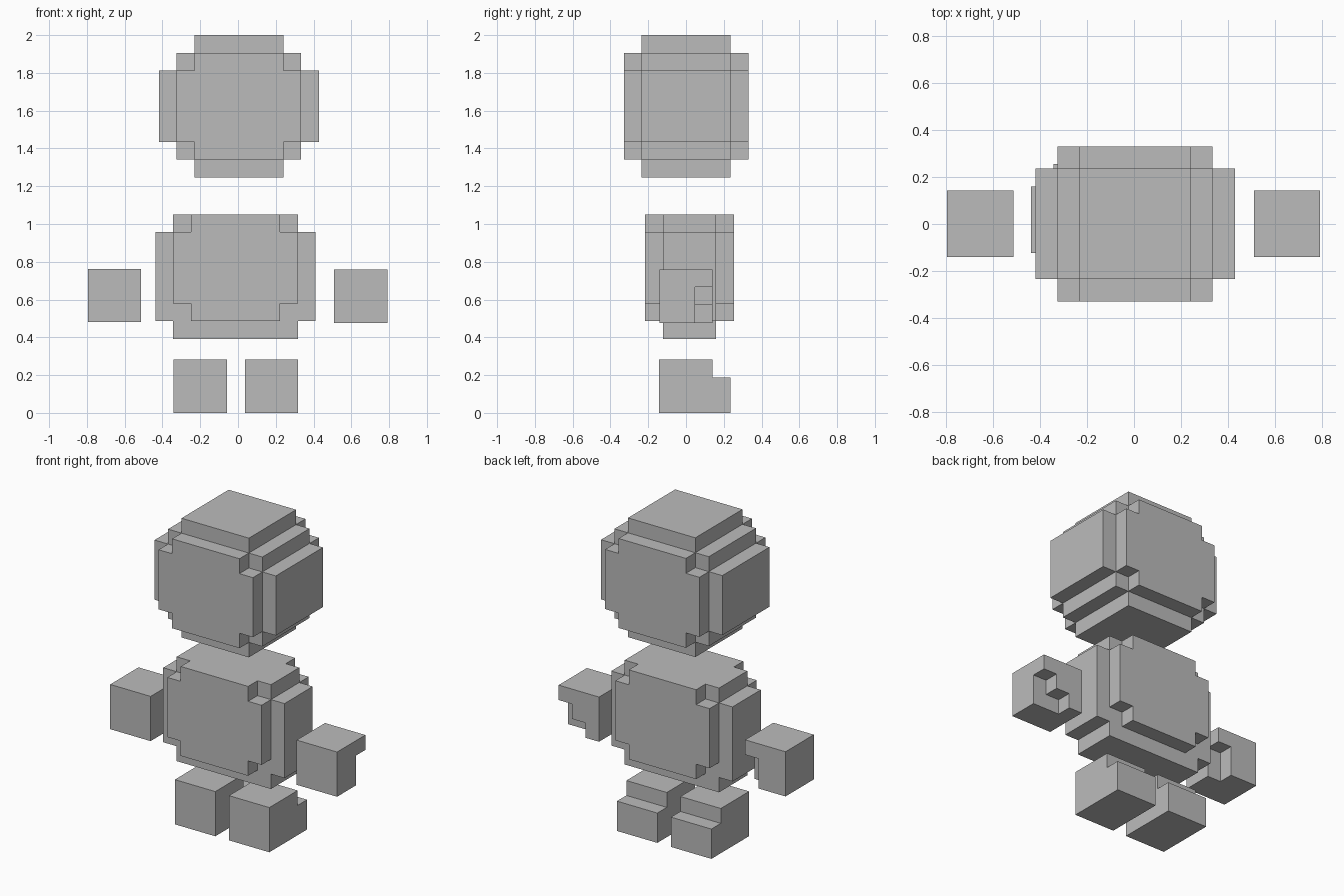
import bpy, bmesh, math
from itertools import product
from mathutils import Vector

if "Cube" in bpy.data.objects:
    bpy.data.objects.remove(bpy.data.objects["Cube"])

U = 0.0942  # edge of one block

grey = bpy.data.materials.new("plain grey")
grey.diffuse_color = (0.5, 0.5, 0.5, 1)
grey.use_nodes = True
grey.node_tree.nodes["Principled BSDF"].inputs["Base Color"].default_value = grey.diffuse_color


def cells(x0, x1, y0, y1, z0, z1):
    """All block cells inside a box given in block units."""
    return set(product(range(x0, x1), range(y0, y1), range(z0, z1)))


def block_part(name, filled, origin):
    """Outer skin of a set of cells, with flat areas merged."""
    bm = bmesh.new()
    for c in filled:
        for axis, side in product(range(3), (0, 1)):
            n = list(c)
            n[axis] += 1 if side else -1
            if tuple(n) in filled:
                continue
            a, b = (axis + 1) % 3, (axis + 2) % 3
            loop = [(0, 0), (1, 0), (1, 1), (0, 1)]
            verts = []
            for da, db in (loop if side else loop[::-1]):
                p = list(c)
                p[axis] += side
                p[a] += da
                p[b] += db
                verts.append(bm.verts.new(Vector(p) * U))
            bm.faces.new(verts)
    bmesh.ops.remove_doubles(bm, verts=bm.verts[:], dist=0.001)
    bmesh.ops.dissolve_limit(bm, angle_limit=math.radians(1),
                             verts=bm.verts[:], edges=bm.edges[:])
    mesh = bpy.data.meshes.new(name)
    bm.to_mesh(mesh)
    bm.free()
    mesh.materials.append(grey)
    obj = bpy.data.objects.new(name, mesh)
    obj.location = origin
    bpy.context.collection.objects.link(obj)


# Head: stepped ball, 9 x 7 x 8 blocks
head = (cells(1, 8, 0, 7, 2, 6) | cells(2, 7, 0, 7, 1, 7)
        | cells(1, 8, 1, 6, 1, 7) | cells(0, 9, 1, 6, 2, 6)
        | cells(2, 7, 1, 6, 0, 8))
block_part("head", head, (-0.419, -0.329, 2.0 - 8 * U))

# Body: stepped barrel, 9 x 5 x 7 blocks
body = (cells(1, 8, 0, 5, 2, 6) | cells(2, 7, 0, 5, 1, 7)
        | cells(1, 8, 1, 4, 0, 7) | cells(0, 9, 1, 4, 1, 6))
block_part("body", body, (-0.437, -0.217, 0.392))

# Hands: cubes with a notched lower corner
hand = cells(0, 3, 0, 3, 0, 3) - cells(2, 3, 2, 3, 0, 2)
block_part("left_hand", hand, (-0.795, -0.141, 0.48))
block_part("right_hand", hand - {(1, 2, 0)}, (0.509, -0.141, 0.477))

# Feet: cubes with a lower toe step
foot = cells(0, 3, 0, 3, 0, 3) | cells(0, 3, 3, 4, 0, 2)
for name, x in (("left_foot", -0.342), ("right_foot", 0.036)):
    block_part(name, foot, (x, -0.142, 0))
